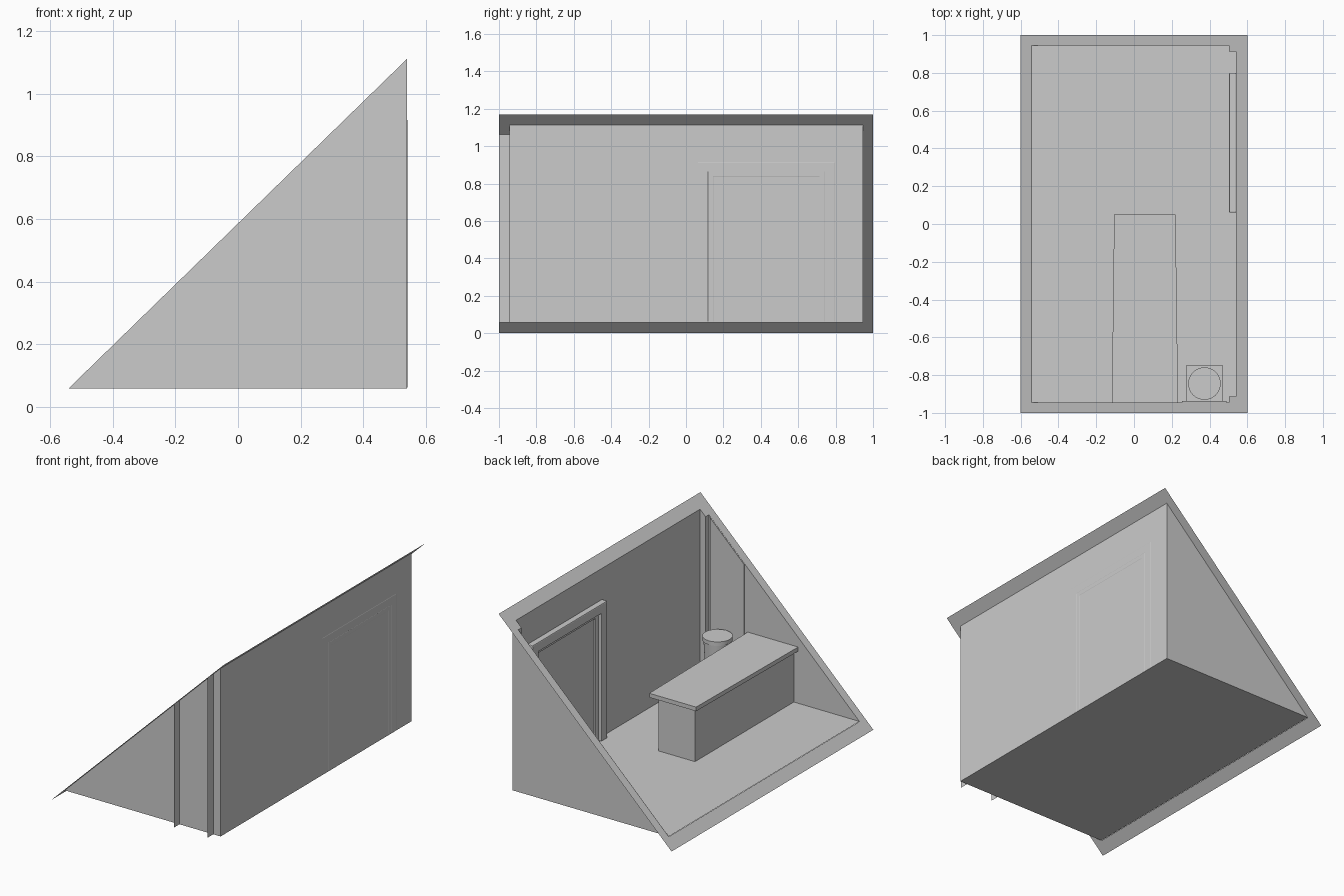
import bpy, bmesh

cube = bpy.data.objects.get("Cube")
if cube:
    bpy.data.objects.remove(cube, do_unlink=True)

# One plain colour for everything
grey = bpy.data.materials.new("plain_grey")
grey.use_nodes = True
COLOUR = (0.6, 0.6, 0.6, 1)
grey.diffuse_color = COLOUR
grey.node_tree.nodes["Principled BSDF"].inputs["Base Color"].default_value = COLOUR

# Inner limits of the room
X0, X1, Y, FLOOR = -0.542, 0.541, 0.945, 0.058


def slope(x):
    """Height of the sloping cut plane at x."""
    return 0.585 + 0.975 * x


def finish(name, bm, bevel=0):
    mesh = bpy.data.meshes.new(name)
    bm.to_mesh(mesh)
    bm.free()
    mesh.materials.append(grey)
    ob = bpy.data.objects.new(name, mesh)
    bpy.context.collection.objects.link(ob)
    if bevel:
        mod = ob.modifiers.new("bevel", "BEVEL")
        mod.width, mod.segments = bevel, 2
    return ob


def sheet(name, *faces):
    bm = bmesh.new()
    for pts in faces:
        bm.faces.new([bm.verts.new(p) for p in pts])
    bmesh.ops.remove_doubles(bm, verts=bm.verts, dist=0.0001)
    return finish(name, bm)


def prism(name, pts, offset, bevel=0):
    """Extrude a flat outline along an offset."""
    bm = bmesh.new()
    face = bm.faces.new([bm.verts.new(p) for p in pts])
    new = bmesh.ops.extrude_face_region(bm, geom=[face])["geom"]
    verts = [g for g in new if isinstance(g, bmesh.types.BMVert)]
    bmesh.ops.translate(bm, verts=verts, vec=offset)
    bmesh.ops.recalc_face_normals(bm, faces=bm.faces)
    return finish(name, bm, bevel)


def box(name, x, y, z, bevel=0):
    pts = [(x[0], y[0], z[0]), (x[1], y[0], z[0]), (x[1], y[1], z[0]), (x[0], y[1], z[0])]
    return prism(name, pts, (0, 0, z[1] - z[0]), bevel)


def disc(name, x, y, z0, z1, r0, r1):
    bm = bmesh.new()
    bmesh.ops.create_cone(bm, cap_ends=True, segments=32, radius1=r0, radius2=r1, depth=z1 - z0)
    bmesh.ops.translate(bm, verts=bm.verts, vec=(x, y, (z0 + z1) / 2))
    ob = finish(name, bm)
    bpy.context.view_layer.objects.active = ob
    ob.select_set(True)
    bpy.ops.object.shade_smooth_by_angle()
    ob.select_set(False)


# Room shell, open along the slope
sheet("floor", [(X0, -Y, FLOOR), (X1, -Y, FLOOR), (X1, Y, FLOOR), (X0, Y, FLOOR)])
sheet("side_wall", [(X1, -Y, FLOOR), (X1, Y, FLOOR), (X1, Y, slope(X1)), (X1, -Y, slope(X1))])
for name, y in (("front_wall", -Y), ("back_wall", Y)):
    sheet(name, [(X0, y, FLOOR), (X1, y, FLOOR), (X1, y, slope(X1))])

# Flat sloping rim around the opening
outer = [(-0.6, -1), (0.6, -1), (0.6, 1), (-0.6, 1)]
inner = [(X0, -Y), (X1, -Y), (X1, Y), (X0, Y)]
sheet("rim", *[[(x, y, slope(x)) for x, y in
                (outer[i], outer[i - 3], inner[i - 3], inner[i])] for i in range(4)])

# Thin jambs standing out of the front wall, with a flat panel between
for name, x in (("left_jamb", 0.49), ("right_jamb", 0.255)):
    sheet(name, [(x, -1, FLOOR), (x, -Y, FLOOR), (x, -Y, slope(x)), (x, -1, slope(x))])
prism("front_door_panel", [(0.255, -Y + 0.001, FLOOR), (0.49, -Y + 0.001, FLOOR),
                           (0.49, -Y + 0.001, slope(0.49)), (0.255, -Y + 0.001, slope(0.255))],
      (0, 0.006, 0))

# Corner posts with tops cut on the slope
for name, y in (("front_post", -Y), ("back_post", Y - 0.033)):
    prism(name, [(0.503, y, FLOOR), (X1, y, FLOOR), (X1, y, slope(X1)), (0.503, y, slope(0.503))],
          (0, 0.033, 0))


# Door frame on the side wall, in two steps
def arch(name, x, y0, y1, top, width):
    pts = [(y0, FLOOR), (y0, top), (y1, top), (y1, FLOOR),
           (y1 - width, FLOOR), (y1 - width, top - width), (y0 + width, top - width), (y0 + width, FLOOR)]
    prism(name, [(x, y, z) for y, z in pts], (X1 + 0.001 - x, 0, 0), 0.006)


arch("door_casing", 0.503, 0.06, 0.80, 0.92, 0.06)
arch("door_stop", 0.522, 0.115, 0.745, 0.87, 0.035)
box("side_door", (0.533, 0.54), (0.145, 0.715), (FLOOR, 0.84))

# Counter: base with a slightly tapered top
box("counter_base", (-0.087, 0.168), (-Y, 0.035), (FLOOR, 0.385))
prism("counter_top", [(-0.117, -Y, 0.385), (0.233, -Y, 0.385), (0.22, 0.05, 0.385), (-0.105, 0.05, 0.385)],
      (0, 0, 0.026))

# Round bin on a square plinth in the corner
BIN = (0.373, -0.845)
box("bin_plinth", (0.275, 0.471), (-0.943, -0.748), (FLOOR, 0.18))
disc("bin_body", *BIN, 0.18, 0.365, 0.07, 0.08)
disc("bin_lid", *BIN, 0.365, 0.39, 0.086, 0.086)
